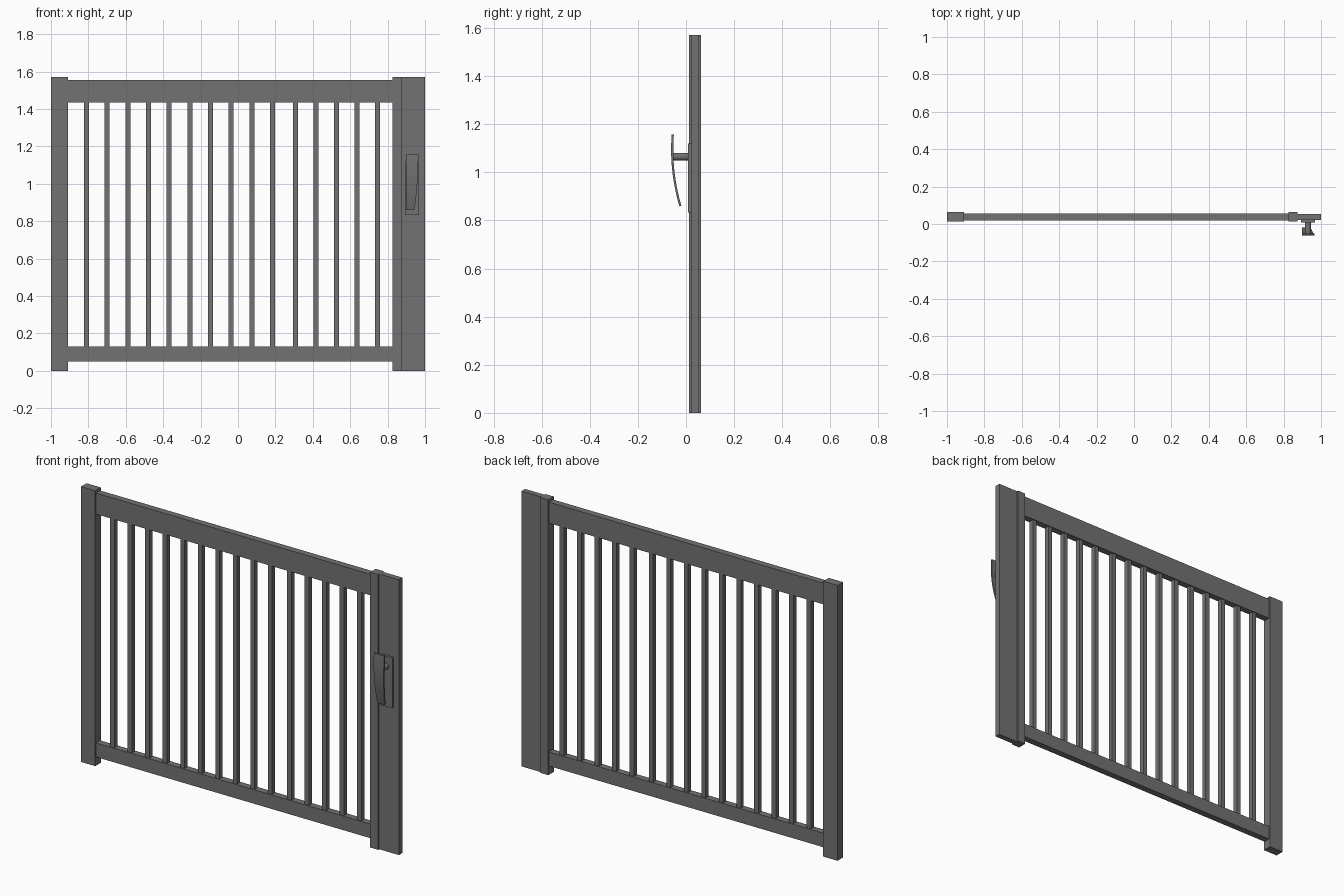
import bpy
import bmesh
from math import radians
from mathutils import Matrix, Vector

cube = bpy.data.objects.get("Cube")
if cube:
    bpy.data.objects.remove(cube, do_unlink=True)

# Single powder-coat colour
GREY = (0.17, 0.17, 0.17, 1)
metal = bpy.data.materials.new("dark_grey_metal")
metal.use_nodes = True
metal.diffuse_color = GREY
metal.node_tree.nodes["Principled BSDF"].inputs["Base Color"].default_value = GREY


def finish(name, bm):
    bmesh.ops.recalc_face_normals(bm, faces=bm.faces)
    mesh = bpy.data.meshes.new(name)
    bm.to_mesh(mesh)
    bm.free()
    mesh.materials.append(metal)
    obj = bpy.data.objects.new(name, mesh)
    bpy.context.collection.objects.link(obj)
    return obj


def smooth(obj):
    bpy.ops.object.select_all(action="DESELECT")
    obj.select_set(True)
    bpy.context.view_layer.objects.active = obj
    bpy.ops.object.shade_smooth_by_angle(angle=radians(30))


def box(name, x, y, z):
    """Box from (min, max) ranges on each axis."""
    ranges = (x, y, z)
    centre = Vector([(a + b) / 2 for a, b in ranges])
    size = [b - a for a, b in ranges]
    bm = bmesh.new()
    bmesh.ops.create_cube(bm, size=1, matrix=Matrix.Translation(centre) @ Matrix.Diagonal((*size, 1)))
    return finish(name, bm)


# Frame: posts and rails
HEIGHT = 1.57
POST_Y = (0.013, 0.063)
RAIL_Y = (0.019, 0.057)
box("hinge_post", (-1, -0.91), POST_Y, (0, HEIGHT))
box("latch_post", (0.825, 0.875), POST_Y, (0, HEIGHT))
box("latch_panel", (0.875, 1), (0.022, 0.054), (0, HEIGHT))
box("top_rail", (-0.91, 0.825), RAIL_Y, (1.435, 1.555))
box("bottom_rail", (-0.91, 0.825), RAIL_Y, (0.05, 0.13))

# Balusters, in two evenly spaced groups
positions = [-0.81 + 0.1105 * i for i in range(10)] + [0.307 + 0.11 * i for i in range(5)]
for i, x in enumerate(positions):
    box(f"baluster_{i + 1}", (x - 0.0135, x + 0.0135), (0.0245, 0.0515), (0.13, 1.435))

# Handle back plate and spindle
box("handle_plate", (0.893, 0.967), (0.009, 0.022), (0.833, 1.12))
bm = bmesh.new()
bmesh.ops.create_cone(bm, cap_ends=True, segments=24, radius1=0.016, radius2=0.016, depth=0.066,
                      matrix=Matrix.Translation((0.93, -0.023, 1.065)) @ Matrix.Rotation(radians(90), 4, "X"))
smooth(finish("handle_spindle", bm))

# Curved pull: thin bowed plate with a tapering edge
bm = bmesh.new()
STEPS = 16
rings = []
for i in range(STEPS + 1):
    t = i / STEPS
    z = 1.157 - 0.297 * t
    y = -0.063 + 0.62 * (z - 1.08) ** 2 + 0.005 * t
    right = 0.964 - 0.02 * t ** 2
    rings.append([bm.verts.new(p) for p in
                  ((0.899, y, z), (right, y, z), (right, y + 0.009, z), (0.899, y + 0.009, z))])
for a, b in zip(rings, rings[1:]):
    for k in range(4):
        n = (k + 1) % 4
        bm.faces.new((a[k], a[n], b[n], b[k]))
bm.faces.new(rings[0])
bm.faces.new(rings[-1])
smooth(finish("handle_pull", bm))
